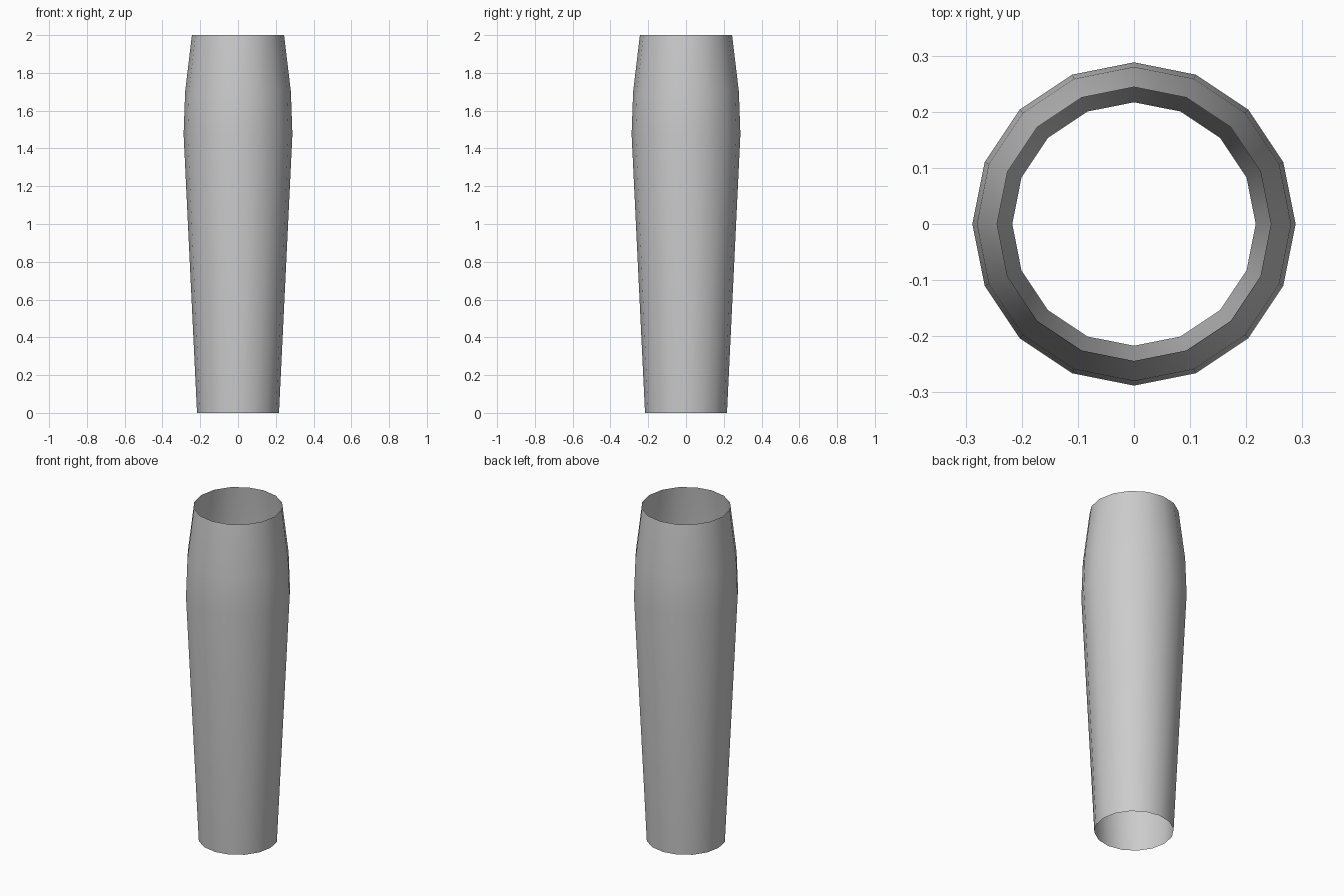
import bpy, bmesh
from math import cos, sin, tau

if "Cube" in bpy.data.objects:
    bpy.data.objects.remove(bpy.data.objects["Cube"])

SIDES = 16
# Radius and height of each ring, bottom to top
PROFILE = [(0.217, 0.0), (0.288, 1.475), (0.28, 1.7), (0.244, 2.0)]

# Open-ended tapered sleeve, a single skin lofted through the rings
bm = bmesh.new()
rings = [[bm.verts.new((r * cos(tau * i / SIDES), r * sin(tau * i / SIDES), z))
          for i in range(SIDES)] for r, z in PROFILE]
for low, high in zip(rings, rings[1:]):
    for i in range(SIDES):
        j = (i + 1) % SIDES
        bm.faces.new((low[i], low[j], high[j], high[i])).smooth = True

mesh = bpy.data.meshes.new("tapered_sleeve")
bm.to_mesh(mesh)
bm.free()
sleeve = bpy.data.objects.new("tapered_sleeve", mesh)
bpy.context.collection.objects.link(sleeve)
